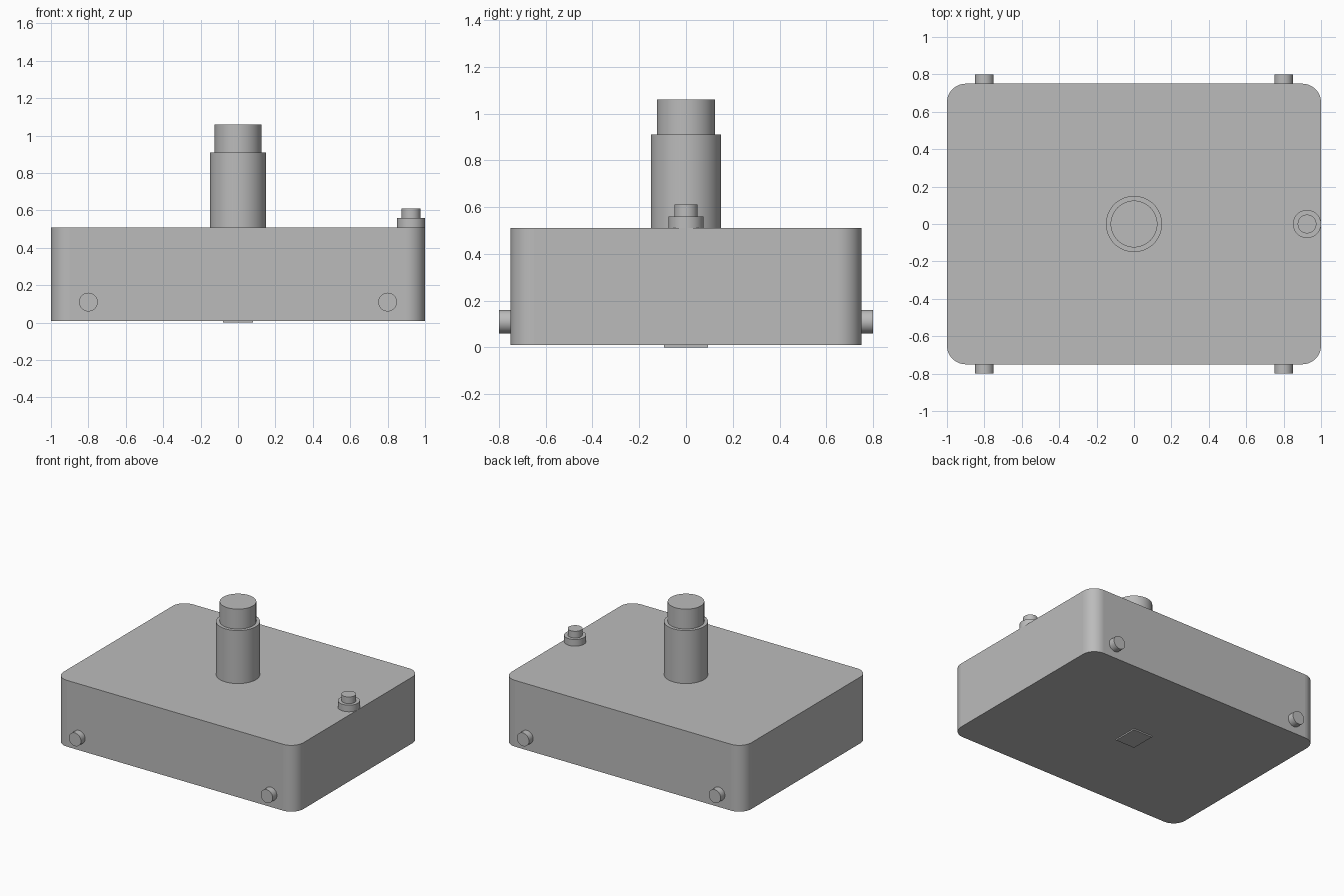
import bpy
import math

cube = bpy.data.objects.get("Cube")
if cube:
    bpy.data.objects.remove(cube, do_unlink=True)

grey = bpy.data.materials.new("plain grey")
grey.use_nodes = True
colour = (0.5, 0.5, 0.5, 1)
grey.diffuse_color = colour
grey.node_tree.nodes["Principled BSDF"].inputs["Base Color"].default_value = colour


def finish(name):
    obj = bpy.context.object
    obj.name = name
    obj.data.materials.append(grey)
    bpy.ops.object.shade_smooth_by_angle(angle=math.radians(30))
    return obj


def cylinder(name, radius, x, z0, z1):
    bpy.ops.mesh.primitive_cylinder_add(
        vertices=64, radius=radius, depth=z1 - z0, location=(x, 0, (z0 + z1) / 2))
    return finish(name)


def box(name, size, z):
    bpy.ops.mesh.primitive_cube_add(size=1, location=(0, 0, z))
    bpy.context.object.scale = size
    bpy.ops.object.transform_apply(location=False, rotation=False, scale=True)
    return finish(name)


# Housing with rounded vertical corners
housing = box("housing", (2, 1.5, 0.5), 0.26)
weights = housing.data.attributes.new("bevel_weight_edge", "FLOAT", "EDGE")
for edge in housing.data.edges:
    a, b = (housing.data.vertices[i].co for i in edge.vertices)
    weights.data[edge.index].value = 1.0 if abs(a.z - b.z) > 0.1 else 0.0
bevel = housing.modifiers.new("rounded corners", "BEVEL")
bevel.limit_method = "WEIGHT"
bevel.width = 0.1
bevel.segments = 12
bpy.ops.object.modifier_apply(modifier=bevel.name)
bpy.ops.object.shade_smooth_by_angle(angle=math.radians(30))

# Thin plate underneath
box("bottom_plate", (0.16, 0.19, 0.01), 0.005)

# Central stepped post
cylinder("post_sleeve", 0.15, 0, 0.51, 0.91)
cylinder("post_tip", 0.125, 0, 0.91, 1.06)

# Stepped button at the left edge
cylinder("button_base", 0.075, 0.925, 0.51, 0.56)
cylinder("button_cap", 0.05, 0.925, 0.56, 0.61)

# Pegs on the front and back
for side, y in (("front", -0.775), ("back", 0.775)):
    for hand, x in (("right", -0.8), ("left", 0.8)):
        bpy.ops.mesh.primitive_cylinder_add(
            vertices=48, radius=0.05, depth=0.05,
            location=(x, y, 0.11), rotation=(math.pi / 2, 0, 0))
        finish(f"{side}_{hand}_peg")
